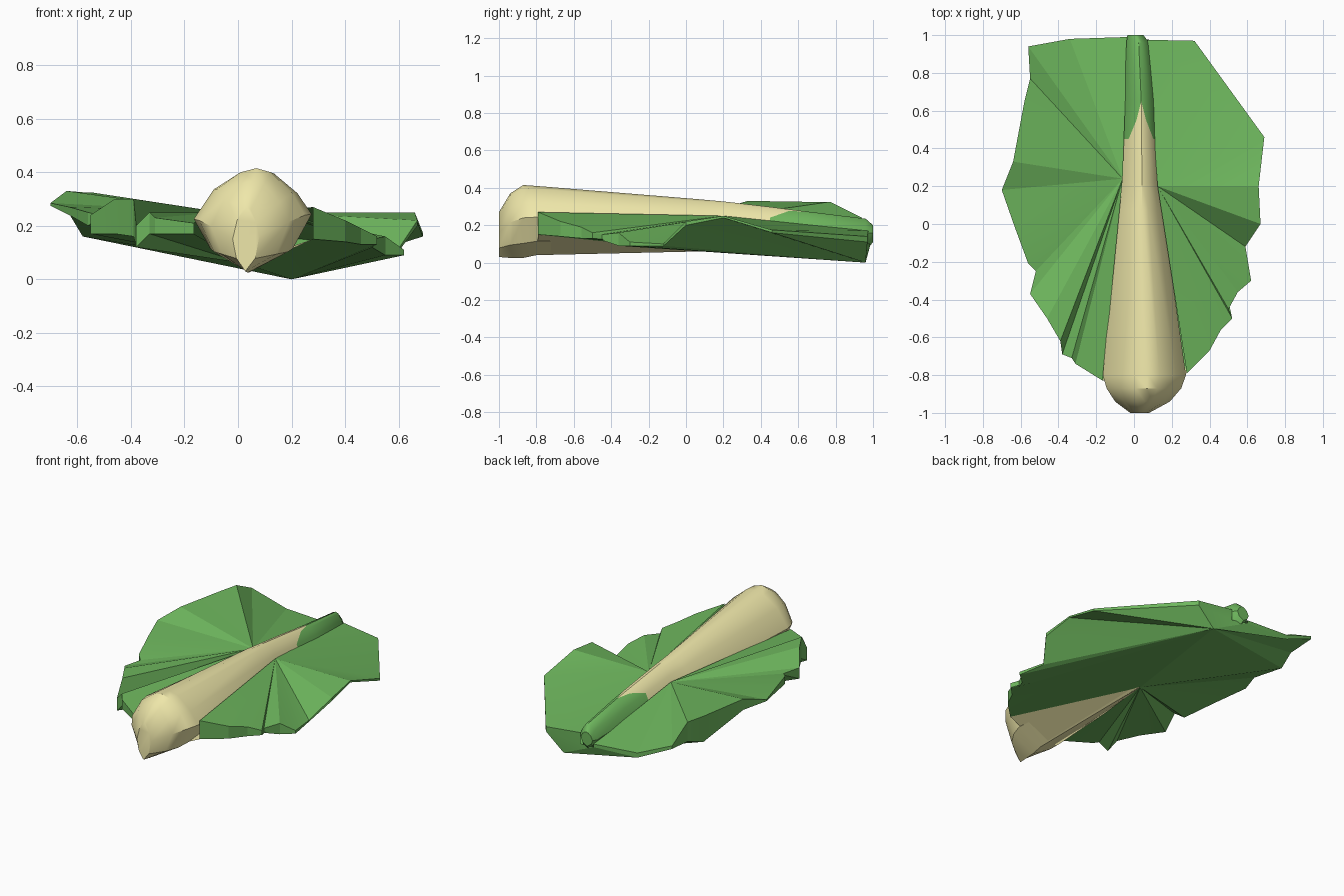
import bpy, bmesh

if "Cube" in bpy.data.objects:
    bpy.data.objects.remove(bpy.data.objects["Cube"])

def material(name, rgb):
    m = bpy.data.materials.new(name)
    m.diffuse_color = (*rgb, 1)
    m.use_nodes = True
    m.node_tree.nodes["Principled BSDF"].inputs["Base Color"].default_value = m.diffuse_color
    return m

GREEN = material("leaf green", (0.155, 0.47, 0.11))
CREAM = material("stem cream", (0.86, 0.80, 0.40))

def finish(bm, name, angle):
    bmesh.ops.remove_doubles(bm, verts=bm.verts, dist=0.0005)
    bmesh.ops.recalc_face_normals(bm, faces=bm.faces)
    me = bpy.data.meshes.new(name)
    bm.to_mesh(me)
    bm.free()
    me.materials.append(GREEN)
    me.materials.append(CREAM)
    ob = bpy.data.objects.new(name, me)
    bpy.context.collection.objects.link(ob)
    bpy.ops.object.select_all(action='DESELECT')
    ob.select_set(True)
    bpy.context.view_layer.objects.active = ob
    bpy.ops.object.shade_smooth_by_angle(angle=angle)
    return ob

# Stem: ten-sided loft, cream at the foot and green at the tip
PROFILE = [(.47, 0), (.84, .2), (1, .55), (.88, .76), (.68, .96), (.54, 1),
           (.39, .96), (.17, .8), (0, .5), (.14, .2)]
SECTIONS = [  # y, left, right, bottom, top
    (-1.0, -.02, .08, .03, .27), (-.94, -.10, .19, .025, .37),
    (-.87, -.145, .25, .025, .415), (-.80, -.165, .275, .04, .41),
    (.08, -.085, .15, .06, .338), (.22, -.065, .135, .07, .325),
    (.45, -.06, .125, .06, .298), (.55, -.055, .12, .06, .285),
    (.65, -.052, .115, .06, .273), (.96, -.04, .08, .06, .235), (1.0, -.035, .05, .11, .20)]
bm = bmesh.new()
rings = [[bm.verts.new((l + u * (r - l), y, b + v * (t - b))) for u, v in PROFILE]
         for y, l, r, b, t in SECTIONS]
for i, (a, b) in enumerate(zip(rings, rings[1:])):
    for k in range(10):
        n = (k + 1) % 10
        if (i, k) in ((6, 3), (6, 6), (7, 4), (7, 5)):   # pointed cream tongue
            side, top = (k, n) if k < 5 else (n, k)
            bm.faces.new((a[side], a[top], b[top])).material_index = 1
            bm.faces.new((a[side], b[top], b[side]))
        else:
            f = bm.faces.new((a[k], a[n], b[n], b[k]))
            f.material_index = 1 if i < 6 or (i == 6 and k in (4, 5)) else 0
bm.faces.new(rings[0]).material_index = 1
bm.faces.new(rings[-1])
finish(bm, "stem", 0.6)

# Leaf blade: rim points (x, y, top z, bottom z) fanned to the stem and the keel
LEFT = [(-.035, .99, .13, .11), (-.34, .98, .15, .12), (-.56, .94, .24, .22),
        (-.55, .77, .325, .20), (-.58, .65, .325, .16), (-.64, .33, .33, .26),
        (-.70, .18, .285, .275), (-.63, -.02, .27, .24), (-.56, -.21, .25, .20),
        (-.52, -.25, .24, .23), (-.55, -.37, .24, .17), (-.46, -.50, .30, .17),
        (-.39, -.62, .30, .16), (-.38, -.69, .20, .12), (-.33, -.71, .25, .17),
        (-.31, -.74, .23, .17), (-.165, -.83, .21, .17)]
RIGHT = [(.07, .975, .17, .10), (.32, .97, .14, .11), (.69, .46, .175, .16),
         (.66, .20, .25, .24), (.67, 0, .22, .20), (.59, -.12, .10, .09),
         (.62, -.30, .11, .09), (.55, -.36, .16, .09), (.50, -.45, .15, .12),
         (.52, -.50, .16, .13), (.46, -.56, .19, .13), (.40, -.67, .22, .14),
         (.28, -.79, .27, .15)]
KEEL_BACK, KEEL_MID = (.20, .96, 0), (.02, .08, .06)

def add(bm, *points, mat=0):
    bm.faces.new([bm.verts.new(p) for p in points]).material_index = mat

def fan(bm, rim, first, second, switch):
    """Fan rim to first up to index switch, then to second."""
    for i in range(len(rim) - 1):
        centre = first if i < switch else second
        if centre not in rim[i:i + 2]:
            add(bm, rim[i], rim[i + 1], centre)
    if first != rim[0] or switch > 1:
        add(bm, rim[switch], first, second)

bm = bmesh.new()
for rim, joint, keel_switch, top_switch in (
        (LEFT, (-.06, .24, .25), 4, 1), (RIGHT, (.125, .20, .25), 12, 2)):
    upper = [(x, y, t) for x, y, t, b in rim]
    lower = [(x, y, b) for x, y, t, b in rim]
    fan(bm, upper, upper[0], joint, top_switch)
    if top_switch == 1:
        add(bm, upper[0], upper[1], joint)
    fan(bm, lower, KEEL_BACK, KEEL_MID, keel_switch)
    for i in range(len(rim) - 1):         # rim thickness
        add(bm, upper[i], upper[i + 1], lower[i + 1], lower[i])
# back wall beneath the stem tip
add(bm, LEFT[0][:2] + (LEFT[0][3],), RIGHT[0][:2] + (RIGHT[0][3],), KEEL_BACK)
# cream underside between the front of the blade and the keel
for x, y, t, b in (LEFT[-1], RIGHT[-1]):
    add(bm, (x, y, b), (.05, -.80, .045), KEEL_MID, mat=1)
finish(bm, "leaf_blade", 0.2)
